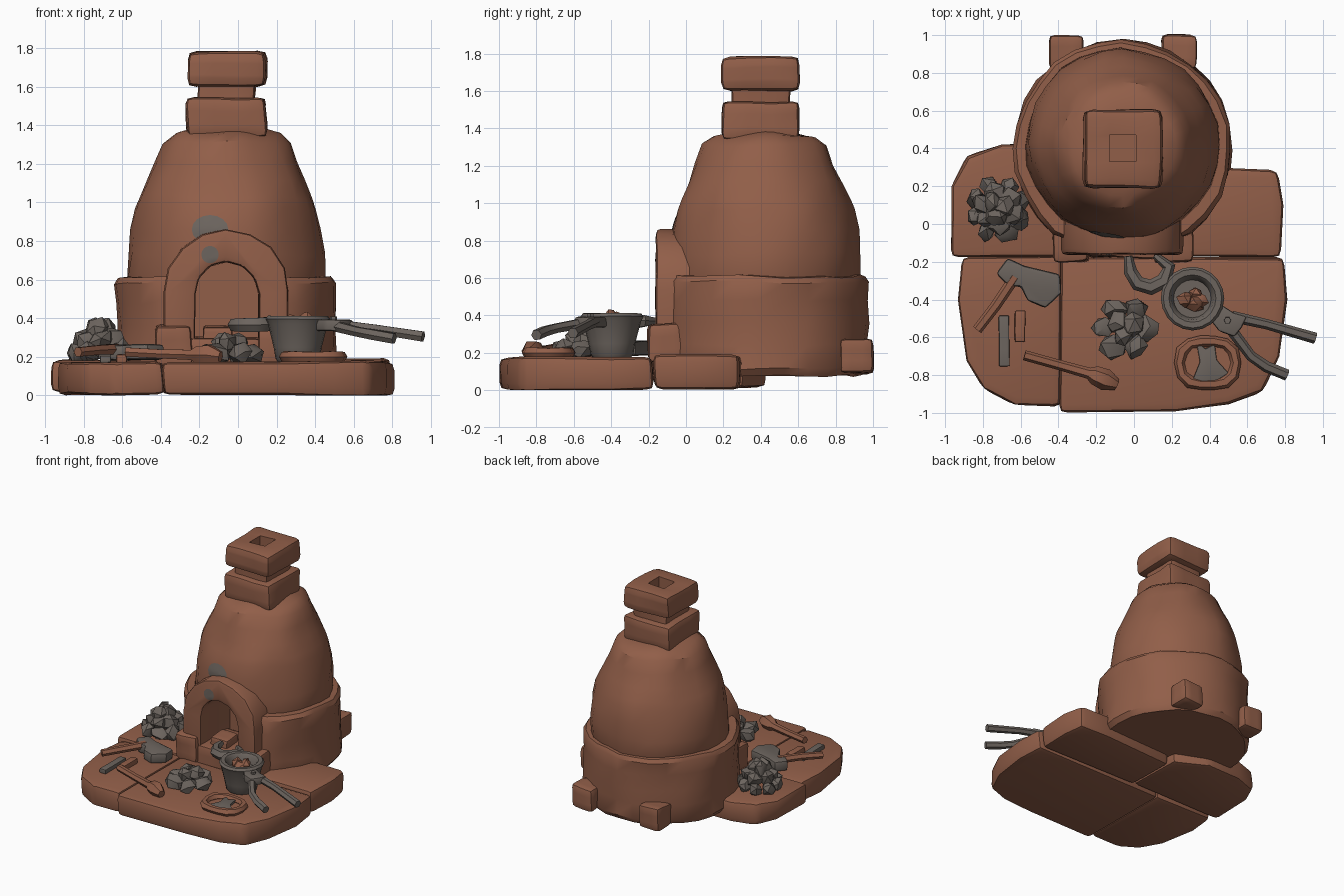
import bpy, bmesh, math, random
from mathutils import Vector, Matrix, noise

if "Cube" in bpy.data.objects:
    bpy.data.objects.remove(bpy.data.objects["Cube"])

random.seed(4)
CX, CY = -0.06, 0.40          # furnace axis


def material(name, rgb):
    m = bpy.data.materials.new(name)
    m.diffuse_color = (*rgb, 1)
    m.use_nodes = True
    m.node_tree.nodes["Principled BSDF"].inputs["Base Color"].default_value = m.diffuse_color
    return m


CLAY = material("clay_brown", (0.285, 0.113, 0.066))
STONE = material("stone_grey", (0.15, 0.128, 0.112))


def shade(ob, angle=35):
    bpy.ops.object.select_all(action='DESELECT')
    ob.select_set(True)
    bpy.context.view_layer.objects.active = ob
    bpy.ops.object.shade_smooth_by_angle(angle=math.radians(angle))


def finish(name, bm, mat, rough=0.0, freq=5.0):
    for v in bm.verts:
        v.co += noise.noise_vector(v.co * freq) * rough
        v.co.z = max(v.co.z, 0)
    bmesh.ops.recalc_face_normals(bm, faces=bm.faces)
    me = bpy.data.meshes.new(name)
    bm.to_mesh(me)
    bm.free()
    me.materials.append(mat)
    ob = bpy.data.objects.new(name, me)
    bpy.context.collection.objects.link(ob)
    shade(ob)
    return ob


def prism(name, pts, lo, hi, mat=CLAY, bevel=0.03, rough=0.012, axis='z', split=0):
    """Outline extruded along z (pts are x,y) or along y (pts are x,z)."""
    bm = bmesh.new()
    put = (lambda p, h: (p[0], p[1], h)) if axis == 'z' else (lambda p, h: (p[0], h, p[1]))
    f = bm.faces.new([bm.verts.new(put(p, lo)) for p in pts])
    ext = bmesh.ops.extrude_face_region(bm, geom=[f])['geom']
    step = Vector(put((0, 0), hi - lo))
    bmesh.ops.translate(bm, vec=step, verts=[g for g in ext if isinstance(g, bmesh.types.BMVert)])
    bmesh.ops.recalc_face_normals(bm, faces=bm.faces)
    if split:
        bmesh.ops.subdivide_edges(bm, edges=bm.edges[:], cuts=split, use_grid_fill=True)
    if bevel:
        sharp = [e for e in bm.edges if e.calc_face_angle(0) > 0.45]
        bmesh.ops.bevel(bm, geom=sharp, offset=bevel, segments=2, profile=0.6,
                        affect='EDGES', clamp_overlap=True)
    return finish(name, bm, mat, rough)


def block(name, x0, x1, y0, y1, z0, z1, bevel=0.03, rough=0.014, mat=CLAY):
    return prism(name, [(x0, y0), (x1, y0), (x1, y1), (x0, y1)], z0, z1, mat, bevel, rough, split=2)


def revolve(name, profile, cx, cy, mat, seg=28, rough=0.0, flat_front=None):
    bm = bmesh.new()
    rings = [[bm.verts.new((cx + r * math.cos(2 * math.pi * i / seg),
                            cy + r * math.sin(2 * math.pi * i / seg), z))
              for i in range(seg)] for r, z in profile]
    for a, b in zip(rings, rings[1:]):
        for i in range(seg):
            j = (i + 1) % seg
            bm.faces.new((a[i], a[j], b[j], b[i]))
    bm.faces.new(rings[0])
    bm.faces.new(rings[-1])
    if flat_front is not None:
        for v in bm.verts:
            v.co.y = max(v.co.y, flat_front)
    return finish(name, bm, mat, rough, 4.5)


def rod(name, pts, radii, mat, closed=False):
    cu = bpy.data.curves.new(name, 'CURVE')
    cu.dimensions = '3D'
    cu.bevel_depth, cu.bevel_resolution, cu.use_fill_caps = 1.0, 1, True
    s = cu.splines.new('POLY')
    s.points.add(len(pts) - 1)
    for p, co, r in zip(s.points, pts, radii):
        p.co, p.radius = (*co, 1), r
    s.use_cyclic_u = closed
    ob = bpy.data.objects.new(name, cu)
    bpy.context.collection.objects.link(ob)
    bpy.ops.object.select_all(action='DESELECT')
    ob.select_set(True)
    bpy.context.view_layer.objects.active = ob
    bpy.ops.object.convert(target='MESH')
    ob = bpy.context.object
    ob.data.materials.clear()
    ob.data.materials.append(mat)
    shade(ob, 50)


def pile(name, spots, size, mat):
    bm = bmesh.new()
    for p in spots:
        rot = Matrix.Rotation(random.uniform(0, 6.3), 4, (random.random(), random.random(), 1))
        scl = Matrix.Diagonal([size * random.uniform(0.8, 1.2) for _ in range(3)] + [1])
        got = bmesh.ops.create_icosphere(bm, subdivisions=1, radius=1,
                                         matrix=Matrix.Translation(p) @ rot @ scl)
        for v in got['verts']:
            v.co += Vector([random.uniform(-.15, .15) * size for _ in range(3)])
    finish(name, bm, mat)


def heap(cx, cy, z, rings):
    return [(cx + r * math.cos(6.283 * i / n + r * 9), cy + r * math.sin(6.283 * i / n + r * 9), z + h)
            for n, r, h in rings for i in range(n)]


def cut(obs, cutter):
    for ob in obs:
        m = ob.modifiers.new("cut", 'BOOLEAN')
        m.operation, m.object, m.solver = 'DIFFERENCE', cutter, 'EXACT'
        bpy.context.view_layer.objects.active = ob
        bpy.ops.object.modifier_apply(modifier=m.name)
        shade(ob)
    bpy.data.objects.remove(cutter)


# ground slabs
prism("slab_front_left", [(-.385, -.96), (-.385, -.175), (-.91, -.175), (-.935, -.4), (-.89, -.72),
                          (-.79, -.87), (-.63, -.96)], 0.005, .175, bevel=.04)
prism("slab_front_right", [(-.39, -.175), (-.39, -.995), (.22, -.99), (.5, -.955), (.68, -.88),
                           (.77, -.7), (.81, -.4), (.79, -.175)], 0, .175, bevel=.04)
prism("slab_back_left", [(-.14, -.17), (-.14, .3), (-.4, .43), (-.7, .42), (-.88, .36), (-.96, .2),
                         (-.97, -.17)], .015, .185, bevel=.04)
prism("slab_back_right", [(-.13, -.17), (.77, -.17), (.785, .1), (.76, .28), (.5, .3), (-.13, .25)],
      .005, .19, bevel=.04)

# furnace body
base = revolve("furnace_base", [(.55, .08), (.575, .12), (.57, .24), (.575, .36), (.57, .48), (.575, .58),
                                (.555, .61), (.46, .615)], CX, CY, CLAY, rough=.022, flat_front=-.09)
dome = revolve("furnace_dome", [(.48, .5), (.51, .61), (.505, .73), (.495, .85), (.475, .97), (.455, 1.03),
                                (.41, 1.12), (.365, 1.21), (.33, 1.31), (.275, 1.355), (.18, 1.38)],
               CX, CY + .02, CLAY, rough=.022)
for side, x in (("left", -.36), ("right", .24)):
    block("back_lug_" + side, x - .09, x + .09, .82, 1.0, .09, .27)

# chimney
collar = block("chimney_collar", -.265, .145, .19, .60, 1.34, 1.54, .035)
neck = block("chimney_neck", -.21, .09, .24, .55, 1.5, 1.64, .03)
cap = block("chimney_cap", -.265, .145, .19, .60, 1.6, 1.78, .045)
cut([collar, neck, cap], block("flue_cutter", -.13, .01, .33, .47, 1.48, 2, 0, 0))

# doorway arch
def arc(r, z, n, flip=False):
    a = [(CX + r * math.cos(math.pi * i / n), z + r * math.sin(math.pi * i / n)) for i in range(n + 1)]
    return a[::-1] if flip else a

arch = prism("door_arch", [(.26, .15)] + arc(.325, .535, 8) + [(-.385, .15), (-.225, .15)]
             + arc(.165, .525, 6, True) + [(.105, .15)], -.16, .1, bevel=.025, axis='y', rough=.01)
cut([base, dome], prism("door_cutter", [(.105, .2)] + arc(.165, .525, 6) + [(-.225, .2)],
                        -.4, .22, bevel=0, rough=0, axis='y'))
block("door_foot_left", -.43, -.24, -.2, 0, .15, .36)
block("door_foot_right", .11, .31, -.2, 0, .15, .36)
block("door_sill", -.25, .12, -.175, .2, .1, .3)
block("hearth_block", -.18, -.03, -.1, .05, .28, .36, .02)

# soot patches draped on the dome and the arch
bpy.context.view_layer.update()
for name, ob, cx, cz, rx, rz in (("soot_dome", dome, -.145, .86, .095, .075),
                                 ("soot_arch", arch, -.145, .73, .045, .045)):
    bm = bmesh.new()
    def drop(x, z):
        hit, loc, *_ = ob.ray_cast((x, -2, z), (0, 1, 0))
        return bm.verts.new((x, (loc.y if hit else -.1) - .005, z))
    mid = drop(cx, cz)
    rings = [[drop(cx + k * rx * math.cos(i * math.pi / 8), cz + k * rz * math.sin(i * math.pi / 8))
              for i in range(16)] for k in (.35, .7, 1)]
    for i in range(16):
        j = (i + 1) % 16
        bm.faces.new((mid, rings[0][j], rings[0][i]))
        for a, b in zip(rings, rings[1:]):
            bm.faces.new((a[i], a[j], b[j], b[i]))
    finish(name, bm, STONE)

# ore heaps
pile("ore_heap_left", heap(-.72, .08, .2, [(8, .125, .02), (6, .08, .085), (3, .035, .14)]), .062, STONE)
pile("ore_heap_front", heap(-.05, -.55, .2, [(6, .115, .015), (3, .045, .07)]), .068, STONE)

# axe
rod("axe_handle", [(-.83, -.56, .225), (-.73, -.43, .235), (-.63, -.28, .24)], [.027, .028, .03], CLAY)
prism("axe_head", [(-.73, -.26), (-.67, -.18), (-.58, -.22), (-.49, -.245), (-.395, -.27), (-.385, -.37),
                   (-.47, -.45), (-.565, -.41), (-.6, -.33), (-.66, -.33)], .185, .265, STONE, .02, .006)

# chisel, its handle and a wooden paddle
block("chisel", -.715, -.66, -.75, -.485, .17, .205, .008, .005, STONE)
block("chisel_handle", -.63, -.575, -.625, -.46, .17, .215, .012, .006)
rod("paddle", [(-.58, -.695, .225), (-.4, -.745, .215), (-.24, -.79, .21), (-.21, -.8, .21), (-.15, -.825, .21),
               (-.09, -.85, .2)], [.027, .027, .03, .05, .058, .03], CLAY)

# crucible with glowing lumps
revolve("crucible", [(.1, .17), (.115, .19), (.125, .25), (.155, .37), (.168, .395), (.155, .412), (.125, .41),
                     (.112, .395), (.1, .34)], .31, -.395, STONE, 20, .004)
pile("crucible_lumps", [(.27, -.40, .375), (.33, -.37, .38), (.32, -.42, .36), (.35, -.40, .39)], .045, CLAY)

# tongs
rod("tongs_jaw", [(-.03, -.17, .37), (-.02, -.25, .365), (.02, -.315, .365), (.09, -.335, .365), (.16, -.3, .37),
                  (.185, -.225, .37), (.11, -.165, .37)], [.022, .036, .04, .042, .042, .035, .018], STONE)
prism("tongs_pivot", [(.4, -.5), (.45, -.42), (.53, -.47), (.6, -.49), (.57, -.55), (.53, -.6), (.45, -.57)],
      .335, .395, STONE, .015, .004)
rod("tongs_rivet", [(.495, -.51, .36), (.495, -.51, .41)], [.022, .018], STONE)
rod("tongs_handle_back", [(.52, -.49, .365), (.7, -.53, .345), (.96, -.605, .305)], [.03, .027, .03], STONE)
rod("tongs_handle_front", [(.5, -.54, .36), (.62, -.7, .33), (.7, -.755, .315), (.81, -.8, .295)],
    [.03, .028, .03, .03], STONE)

# casting mould with poured metal
ring = [(.39 + .15 * math.cos(a), -.735 + .125 * math.sin(a) + .01 * math.sin(3 * a), .2)
        for a in [i * math.pi / 7 for i in range(14)]]
prism("mould_floor", [p[:2] for p in ring], .15, .195, bevel=0, rough=0)
rod("mould_rim", ring, [random.uniform(.026, .036) for _ in ring], CLAY, True)
prism("poured_metal", [(.33, -.62), (.38, -.66), (.43, -.635), (.44, -.72), (.5, -.79), (.41, -.85),
                       (.31, -.83), (.35, -.73)], .18, .215, STONE, .008, .004)
